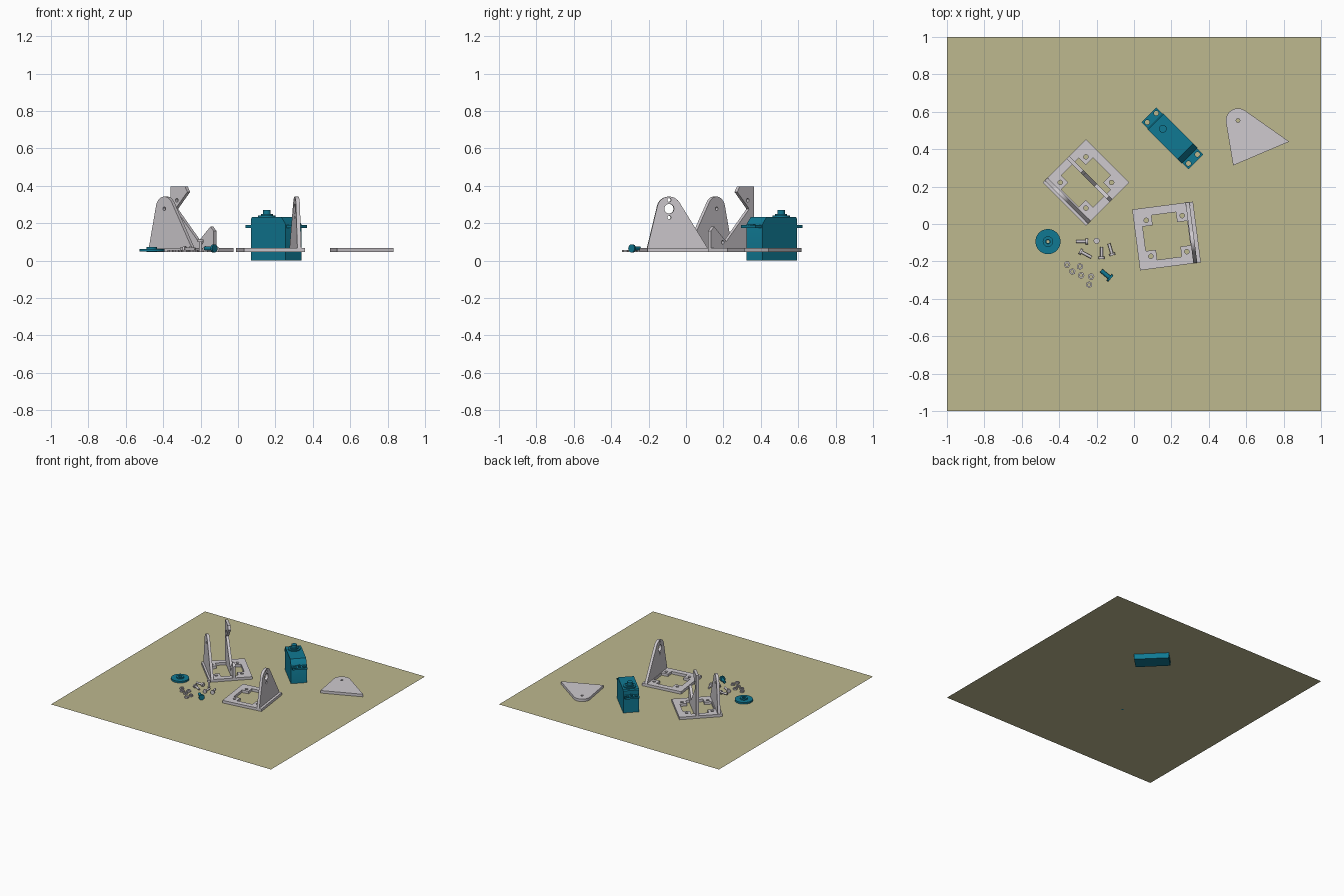
import bpy, bmesh, math
from mathutils import Matrix, Vector

if "Cube" in bpy.data.objects:
    bpy.data.objects.remove(bpy.data.objects["Cube"])

G = 0.044          # height of the ground sheet
B = G + 0.001      # parts rest just above it
T = 0.021          # plate thickness


def material(name, rgb):
    m = bpy.data.materials.new(name)
    m.diffuse_color = (*rgb, 1)
    m.use_nodes = True
    m.node_tree.nodes["Principled BSDF"].inputs["Base Color"].default_value = m.diffuse_color
    return m


TEAL = material("teal plastic", (0.005, 0.19, 0.29))
GREY = material("light grey", (0.62, 0.59, 0.62))
SAND = material("sand ground", (0.51, 0.48, 0.275))


def finish(name, mesh, mat, matrix):
    mesh.materials.clear()
    mesh.materials.append(mat)
    ob = bpy.data.objects.new(name, mesh)
    ob.matrix_world = matrix
    bpy.context.collection.objects.link(ob)
    return ob


def circle(x, y, r, n=24):
    return [(x + r * math.cos(2 * math.pi * i / n), y + r * math.sin(2 * math.pi * i / n)) for i in range(n)]


def plate(name, loops, thick, mat, matrix):
    """Filled outline with holes, extruded from local z = 0 to thick."""
    cu = bpy.data.curves.new(name, 'CURVE')
    cu.dimensions, cu.fill_mode, cu.extrude = '2D', 'BOTH', thick / 2
    for pts in loops:
        sp = cu.splines.new('POLY')
        sp.points.add(len(pts) - 1)
        for p, (x, y) in zip(sp.points, pts):
            p.co = (x, y, 0, 1)
        sp.use_cyclic_u = True
    tmp = bpy.data.objects.new(name, cu)
    bpy.context.collection.objects.link(tmp)
    me = bpy.data.meshes.new_from_object(tmp.evaluated_get(bpy.context.evaluated_depsgraph_get()))
    bpy.data.objects.remove(tmp)
    bm = bmesh.new()
    bm.from_mesh(me)
    bmesh.ops.remove_doubles(bm, verts=bm.verts, dist=1e-5)
    bmesh.ops.translate(bm, verts=bm.verts, vec=(0, 0, thick / 2))
    bmesh.ops.recalc_face_normals(bm, faces=bm.faces)
    bm.to_mesh(me)
    bm.free()
    me.name = name
    return finish(name, me, mat, matrix)


def place(x, y, z, deg=0):
    return Matrix.Translation((x, y, z)) @ Matrix.Rotation(math.radians(deg), 4, 'Z')


def rect(x0, x1, y0, y1):
    return [(x0, y0), (x1, y0), (x1, y1), (x0, y1)]


# ground sheet
sheet = bpy.data.meshes.new("ground_sheet")
sheet.from_pydata([(-1, -1, 0), (1, -1, 0), (1, 1, 0), (-1, 1, 0)], [], [(0, 1, 2, 3)])
finish("ground_sheet", sheet, SAND, place(0, 0, G))

# side plate outline: straight base, slanted sides, tangent round top
W, CX, CY, R = 0.326, 0.118, 0.211, 0.065


def tangent_angle(px, side):
    d = Vector((px - CX, -CY))
    return math.atan2(d.y, d.x) + side * math.acos(R / d.length)


a0, a1 = tangent_angle(W, 1), tangent_angle(0, -1) + 2 * math.pi
if a1 - a0 > 2 * math.pi:
    a1 -= 2 * math.pi
side_outline = [(0, 0), (W, 0)] + [
    (CX + R * math.cos(a0 + (a1 - a0) * i / 20), CY + R * math.sin(a0 + (a1 - a0) * i / 20)) for i in range(21)]
pivot = [circle(CX, CY, 0.01)]
horn_holes = [circle(CX, CY, 0.026)] + [circle(CX, CY + d, 0.01) for d in (-0.047, 0.047)]

# motor cradle outline with a tilted recess
cradle_outline = [(0, 0), (W, 0), (W, 0.092), (0.302, 0.116), (0.21, 0.036), (0.036, 0.21),
                  (0.127, 0.301), (0.108, 0.331), (0, 0.331)]
cradle_holes = [circle(0.047, 0.256, 0.01), circle(0.235, 0.032, 0.01)]

# frame outline: square with a cross shaped opening and four corner holes
H, A, C, P = 0.164, 0.12, 0.066, 0.097
cross = [(A, -C), (A, C), (C, C), (C, A), (-C, A), (-C, C), (-A, C), (-A, -C),
         (-C, -C), (-C, -A), (C, -A), (C, -C)]
frame_loops = [rect(-H, H, -H, H), cross] + [circle(i * P, j * P, 0.012) for i in (-1, 1) for j in (-1, 1)]


def upright(name, base, u, loops):
    """Stand a plate on a frame, its length along the frame's local y."""
    stand = Matrix(((0, 0, 1, u - T / 2), (1, 0, 0, -W / 2), (0, 1, 0, T), (0, 0, 0, 1)))
    plate(name, loops, T, GREY, base @ stand)


# bracket with the large horn hole
right_base = place(0.174, -0.064, B, 7.4)
plate("right_bracket_frame", frame_loops, T, GREY, right_base)
upright("right_bracket_side", right_base, 0.134, [side_outline] + horn_holes)

# bracket with side plate and motor cradle
left_base = place(-0.257, 0.222, B, 225)
plate("left_bracket_frame", frame_loops, T, GREY, left_base)
upright("left_bracket_side", left_base, 0.138, [side_outline] + pivot)
upright("left_bracket_cradle", left_base, -0.027, [cradle_outline] + cradle_holes)
# tongue of the cradle that bridges the frame opening
plate("cradle_tongue", [rect(0.027 - 2 * 0.027 - T / 2, -0.027 + T / 2, -A, A)], T, GREY, left_base)

# loose side plate lying flat
plate("loose_side_plate", [side_outline] + pivot, T, GREY, place(0.53, 0.313, B, 23))

# motor: body profile with sloped end, flange, collar and shaft
motor = place(0.205, 0.458, 0, -45)
body = [(-0.131, 0), (0.131, 0), (0.131, 0.188), (0.126, 0.2), (0.098, 0.232), (-0.125, 0.232), (-0.131, 0.224)]
turn = Matrix(((1, 0, 0, 0), (0, 0, -1, 0.06), (0, 1, 0, 0), (0, 0, 0, 1)))
plate("motor_body", [body], 0.12, TEAL, motor @ turn)
ears = [circle(i * 0.156, j * 0.034, 0.013, 16) for i in (-1, 1) for j in (-1, 1)]
plate("motor_flange", [rect(-0.178, 0.178, -0.055, 0.055)] + ears, 0.014, TEAL, motor @ place(0, 0, 0.175))
for name, r, z0, z1 in (("motor_collar", 0.047, 0.225, 0.24), ("motor_hub", 0.032, 0.235, 0.248),
                        ("motor_shaft", 0.021, 0.24, 0.27)):
    plate(name, [circle(0, 0, r, 32)], z1 - z0, TEAL, motor @ place(-0.072, 0, z0))
for j in (-1, 1):
    plate("motor_rib", [rect(-0.176, 0.176, j * 0.006 - 0.003, j * 0.006 + 0.003)], 0.006, TEAL,
          motor @ place(0, 0, 0.188))

# round horn
horn = place(-0.46, -0.094, B)
plate("horn_disc", [circle(0, 0, 0.067, 40), circle(0, 0, 0.008)], 0.014, TEAL, horn @ place(0, 0, 0.004))
plate("horn_hub", [circle(0, 0, 0.028, 28), circle(0, 0, 0.012)], 0.028, TEAL, horn)


def screw(name, tip, head, r, mat):
    """Shank from tip to head, with a wider head disc."""
    tip, head = Vector(tip), Vector(head)
    d = head - tip
    m = Matrix.Translation(tip) @ d.to_track_quat('Z', 'Y').to_matrix().to_4x4()
    plate(name + "_shank", [circle(0, 0, r, 12)], d.length - 0.01, mat, m)
    plate(name + "_head", [circle(0, 0, r * 2, 16)], 0.012, mat, m @ place(0, 0, d.length - 0.012))


Z = B + 0.016
for tip, head in (((-0.31, -0.094), (-0.247, -0.094)), ((-0.228, -0.178), (-0.29, -0.145)),
                  ((-0.173, -0.122), (-0.173, -0.187)), ((-0.134, -0.105), (-0.115, -0.168))):
    screw("screw", (*tip, Z), (*head, Z), 0.008, GREY)
screw("standing_screw", (-0.2, -0.09, B), (-0.2, -0.09, 0.112), 0.008, GREY)
screw("horn_screw", (-0.176, -0.249, B + 0.02), (-0.124, -0.292, B + 0.02), 0.011, TEAL)

# loose nuts
for i, (x, y) in enumerate(((-0.358, -0.217), (-0.33, -0.254), (-0.289, -0.227), (-0.283, -0.275),
                            (-0.23, -0.281), (-0.24, -0.324))):
    plate("nut", [circle(0, 0, 0.018, 6), circle(0, 0, 0.008, 12)], 0.011, GREY, place(x, y, B, i * 17))

# smooth the round walls and keep sharp edges
for ob in bpy.data.objects:
    ob.select_set(True)
    bpy.context.view_layer.objects.active = ob
bpy.ops.object.shade_smooth_by_angle(angle=math.radians(31))
